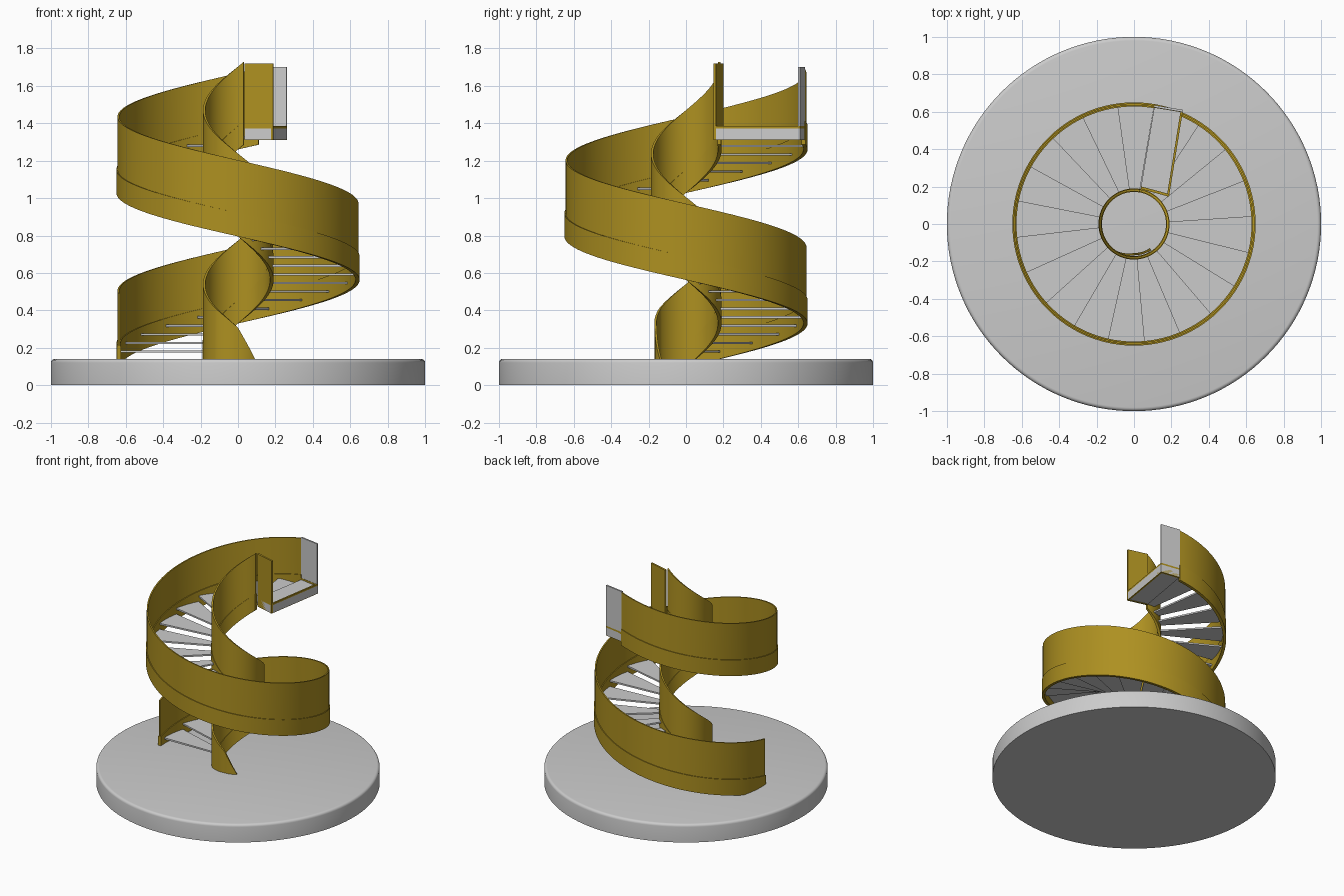
import bpy, bmesh, math
from mathutils import Vector

if "Cube" in bpy.data.objects:
    bpy.data.objects.remove(bpy.data.objects["Cube"])

brass = bpy.data.materials.new("brass")
brass.diffuse_color = (0.42, 0.28, 0.015, 1)
brass.use_nodes = True
brass.node_tree.nodes["Principled BSDF"].inputs["Base Color"].default_value = brass.diffuse_color
PITCH = 0.93 / 360          # rise per degree
STEP = 17.72                # degrees per tread
END = 460                   # where the helix meets the landing


def polar(phi, r):
    # phi runs clockwise (seen from above) starting at -x
    a = math.radians(180 - phi)
    return r * math.cos(a), r * math.sin(a)


def finish(name, bm, mat=None, smooth=True):
    bmesh.ops.recalc_face_normals(bm, faces=bm.faces)
    me = bpy.data.meshes.new(name)
    bm.to_mesh(me)
    bm.free()
    ob = bpy.data.objects.new(name, me)
    bpy.context.collection.objects.link(ob)
    if mat:
        me.materials.append(mat)
    if smooth:
        bpy.ops.object.select_all(action='DESELECT')
        ob.select_set(True)
        bpy.context.view_layer.objects.active = ob
        bpy.ops.object.shade_smooth_by_angle(angle=math.radians(35))
    return ob


def helix(name, r0, r1, low, high, start, end, shrink=lambda p: 0):
    # rectangular section swept along the spiral
    bm = bmesh.new()
    n = int((end - start) / 3)
    prev = None
    for i in range(n + 1):
        p = start + (end - start) * i / n
        zb = max(0.13, low(p))
        zt = max(zb + 0.002, high(p))
        s = shrink(p)
        ring = [bm.verts.new((*polar(p, r - s), z))
                for r, z in ((r0, zb), (r1, zb), (r1, zt), (r0, zt))]
        if prev:
            for k in range(4):
                m = (k + 1) % 4
                bm.faces.new((prev[k], prev[m], ring[m], ring[k]))
        else:
            bm.faces.new(ring)
        prev = ring
    bm.faces.new(prev)
    return finish(name, bm, brass)


def prism(name, pts, z0, z1, mat=None):
    bm = bmesh.new()
    f = bm.faces.new([bm.verts.new((x, y, z0)) for x, y in pts])
    up = bmesh.ops.extrude_face_region(bm, geom=[f])["geom"]
    bmesh.ops.translate(bm, vec=(0, 0, z1 - z0),
                        verts=[v for v in up if isinstance(v, bmesh.types.BMVert)])
    return finish(name, bm, mat, False)


def plate(name, a, b, t, z0, z1, mat=None):
    # upright panel along a-b, thickened to the left of that direction
    a, b = Vector(a), Vector(b)
    d = (b - a).normalized()
    n = Vector((-d.y, d.x)) * t
    return prism(name, [a, b, b + n, a + n], z0, z1, mat)


# round base with softened top rim
bm = bmesh.new()
bmesh.ops.create_cone(bm, cap_ends=True, segments=128, radius1=1, radius2=1, depth=0.14)
bmesh.ops.translate(bm, vec=(0, 0, 0.07), verts=bm.verts)
rim = [e for e in bm.edges if all(v.co.z > 0.13 for v in e.verts)]
bmesh.ops.bevel(bm, geom=rim, offset=0.02, segments=4, profile=0.5, affect='EDGES')
finish("base", bm)


# spiral side walls: stringers below, thinner balustrades above
def bottom(p):
    return 0.0975 + PITCH * p


def band_top(p):
    return bottom(p) + 0.125


def ramp(p, a, b):
    return min(1, max(0, (a - p) / (a - b)))


helix("outer_stringer", 0.628, 0.65, bottom, band_top, -5, END)
helix("outer_balustrade", 0.634, 0.644, lambda p: band_top(p) - 0.01,
      lambda p: 0.505 + PITCH * p, -5, END)
helix("inner_stringer", 0.171, 0.19, bottom, band_top, -2, END)
helix("inner_balustrade", 0.175, 0.187, lambda p: bottom(p) + 0.003,
      lambda p: 0.54 + PITCH * p - 0.085 * ramp(p, -90, -124), -124, END,
      lambda p: 0.02 * ramp(p, -50, -90))

# open treads
for j in range(26):
    s = -1 + STEP * j
    outer = [polar(s + STEP * k / 4, 0.636) for k in range(5)]
    inner = [polar(s + STEP * k / 4, 0.181) for k in range(4, -1, -1)]
    z = 0.18 + 0.0458 * j
    prism(f"tread_{j + 1:02d}", outer + inner, z - 0.006, z + 0.006)

# landing at the top with its edge plates and side panels
A, B, C, D = (0.035, 0.187), (0.11, 0.635), (0.262, 0.61), (0.187, 0.146)
prism("landing_floor", [A, B, C, D], 1.313, 1.372)
plate("landing_end_plate", D, C, 0.012, 1.31, 1.385, brass)
plate("landing_outer_plate", C, B, 0.014, 1.31, 1.385, brass)
plate("landing_outer_panel", C, B, 0.012, 1.385, 1.70)
plate("landing_inner_panel", A, D, 0.014, 1.31, 1.72, brass)
